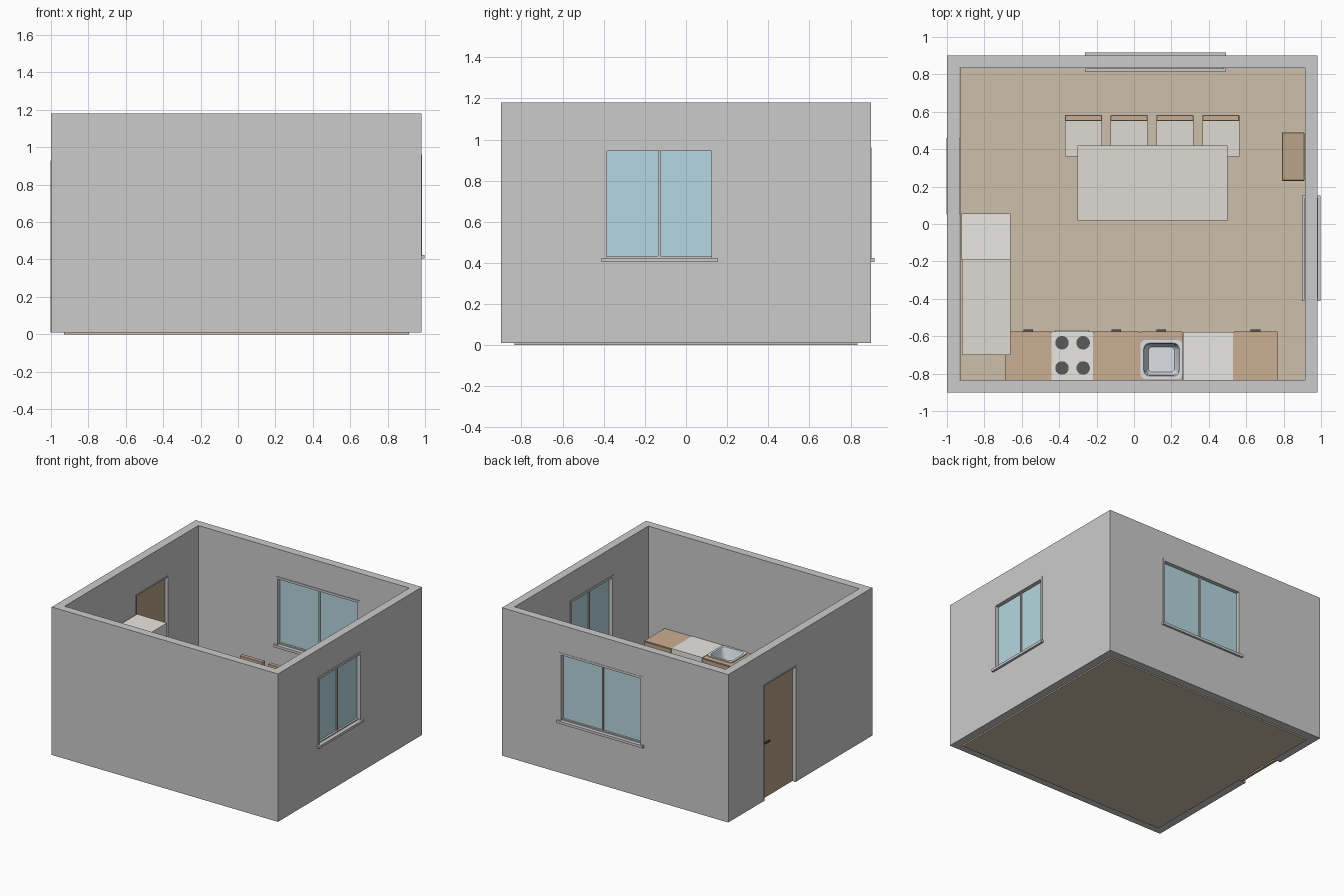
import bpy, bmesh, math
from mathutils import Vector

if "Cube" in bpy.data.objects:
    bpy.data.objects.remove(bpy.data.objects["Cube"])


def mat(name, r, g, b):
    m = bpy.data.materials.new(name)
    m.diffuse_color = (r, g, b, 1)
    m.use_nodes = True
    m.node_tree.nodes["Principled BSDF"].inputs["Base Color"].default_value = m.diffuse_color
    return m


WOOD = mat("wood", 0.60, 0.43, 0.29)
DARKWOOD = mat("dark_wood", 0.50, 0.37, 0.25)
FLOOR = mat("floor_wood", 0.61, 0.52, 0.41)
GLASS = mat("glass", 0.47, 0.68, 0.75)
BEIGE = mat("beige_top", 0.73, 0.71, 0.65)
WHITE = mat("appliance", 0.82, 0.80, 0.77)
STEEL = mat("steel", 0.72, 0.75, 0.80)
BLACK = mat("black", 0.10, 0.10, 0.10)


def finish(name, bm, m=None):
    bmesh.ops.recalc_face_normals(bm, faces=bm.faces)
    me = bpy.data.meshes.new(name)
    bm.to_mesh(me)
    bm.free()
    ob = bpy.data.objects.new(name, me)
    bpy.context.collection.objects.link(ob)
    if m:
        me.materials.append(m)
    return ob


def box(name, x, y, z, m=None, bevel=0):
    """Box from (min, max) pairs along each axis."""
    bm = bmesh.new()
    bmesh.ops.create_cube(bm, size=1)
    for v in bm.verts:
        v.co = Vector([a[0] if c < 0 else a[1] for a, c in zip((x, y, z), v.co)])
    ob = finish(name, bm, m)
    if bevel:
        mod = ob.modifiers.new("bevel", 'BEVEL')
        mod.width, mod.segments = bevel, 1
    return ob


def disc(name, x, y, z, r, h, m):
    bpy.ops.mesh.primitive_cylinder_add(vertices=32, radius=r, depth=h, location=(x, y, z))
    ob = bpy.context.object
    ob.name = name
    ob.data.materials.append(m)
    bpy.ops.object.shade_smooth_by_angle()
    return ob


def cut(ob, x, y, z):
    cutter = box("cutter", x, y, z)
    cutter.hide_render = True
    mod = ob.modifiers.new("cut", 'BOOLEAN')
    mod.operation, mod.solver, mod.object = 'DIFFERENCE', 'EXACT', cutter
    bpy.context.view_layer.objects.active = ob
    bpy.ops.object.modifier_apply(modifier=mod.name)
    bpy.data.objects.remove(cutter)


# Room shell with openings
walls = box("walls", (-1, 0.98), (-0.9, 0.9), (0.01, 1.18))
cut(walls, (-0.932, 0.915), (-0.835, 0.835), (-1, 2))
cut(walls, (0.85, 1.1), (-0.40, 0.14), (0.41, 0.96))
cut(walls, (-0.25, 0.48), (0.8, 1.0), (0.41, 0.96))
cut(walls, (-1.1, -0.85), (0.05, 0.46), (-0.1, 0.93))
box("floor", (-0.93, 0.915), (-0.835, 0.835), (0, 0.012), FLOOR)


# Windows: u runs along the wall, d through it
def window(name, u0, u1, wall, along_x):
    def part(n, u, d, z, m=None):
        d = (wall + d[0], wall + d[1])
        box(name + n, *((u, d) if along_x else (d, u)), z, m)
    f, mid = 0.016, (u0 + u1) / 2
    part("_sill", (u0 - 0.012, u1 + 0.012), (-0.05, 0.05), (0.405, 0.425))
    part("_frame_top", (u0, u1), (-0.036, 0.036), (0.96 - f, 0.962))
    part("_frame_bottom", (u0, u1), (-0.02, 0.02), (0.422, 0.434))
    for i, u in enumerate((u0, u1 - f)):
        part(f"_frame_side_{i}", (u, u + f), (-0.036, 0.036), (0.422, 0.96))
    part("_mullion", (mid - 0.006, mid + 0.006), (-0.014, 0.014), (0.43, 0.95))
    part("_glass", (u0 + f, u1 - f), (-0.005, 0.005), (0.43, 0.95), GLASS)


window("right_window", -0.40, 0.14, 0.948, False)
window("back_window", -0.25, 0.48, 0.866, True)

# Door in the left wall
box("door", (-0.975, -0.955), (0.06, 0.45), (0.012, 0.92), DARKWOOD)
for i, y in enumerate(((0.05, 0.06), (0.45, 0.46))):
    box(f"door_jamb_{i}", (-1.003, -0.928), y, (0.01, 0.93))
box("door_head", (-1.003, -0.928), (0.05, 0.46), (0.92, 0.93))
for i, (a, b) in enumerate(((-0.995, -0.975), (-0.955, -0.935))):
    box(f"door_knob_stem_{i}", (a, b), (0.415, 0.425), (0.45, 0.46), BLACK)
    lx = (a - 0.004, a + 0.006) if i == 0 else (b - 0.006, b + 0.004)
    box(f"door_lever_{i}", lx, (0.37, 0.43), (0.449, 0.461), BLACK)

# Counter run along the front wall
BACK, FRONT, H = -0.834, -0.58, 0.41


def cabinet(name, x0, x1):
    body = box(name, (x0, x1), (BACK, FRONT), (0.012, H), WOOD)
    cut(body, (x0 - 1, x1 + 1), (FRONT - 0.025, 0), (0, 0.045))
    box(name + "_door", (x0 + 0.004, x1 - 0.004), (FRONT, FRONT + 0.006), (0.05, H - 0.005), DARKWOOD)
    c = (x0 + x1) / 2
    box(name + "_handle", (c - 0.026, c + 0.026), (FRONT + 0.006, FRONT + 0.015), (0.345, 0.355), BLACK)
    return body


cabinet("corner_cabinet", -0.69, -0.44)
cabinet("middle_cabinet", -0.22, 0.03)
cabinet("end_cabinet", 0.53, 0.77)
sink_cabinet = cabinet("sink_cabinet", 0.03, 0.26)
cut(sink_cabinet, (0.05, 0.245), (-0.815, -0.635), (0.27, 1))


# Sink as stacked rounded rectangles
def sink(cx, cy):
    bm = bmesh.new()
    rings = []
    for hx, hy, r, z in ((0.113, 0.105, 0.03, H), (0.113, 0.105, 0.03, H + 0.008),
                         (0.095, 0.088, 0.03, H + 0.008), (0.09, 0.083, 0.03, H - 0.005),
                         (0.08, 0.076, 0.025, 0.31), (0.07, 0.067, 0.02, 0.295)):
        ring = []
        for q, (sx, sy) in enumerate(((1, 1), (-1, 1), (-1, -1), (1, -1))):
            for k in range(6):
                a = math.pi / 2 * (q + k / 5)
                ring.append(bm.verts.new((cx + sx * (hx - r) + r * math.cos(a),
                                          cy + sy * (hy - r) + r * math.sin(a), z)))
        rings.append(ring)
    for a, b in zip(rings, rings[1:]):
        for i in range(24):
            j = (i + 1) % 24
            bm.faces.new((a[i], a[j], b[j], b[i]))
    bm.faces.new(rings[-1])
    ob = finish("sink", bm, STEEL)
    bpy.context.view_layer.objects.active = ob
    bpy.ops.object.select_all(action='DESELECT')
    ob.select_set(True)
    bpy.ops.object.shade_smooth_by_angle()
    disc("sink_drain", cx, cy, 0.297, 0.012, 0.004, STEEL)


sink(0.147, -0.725)

# Stove and dishwasher
box("stove", (-0.44, -0.22), (BACK, -0.575), (0.012, H + 0.003), WHITE)
box("oven_window", (-0.41, -0.25), (-0.576, -0.572), (0.12, 0.29), BLACK)
box("oven_handle", (-0.42, -0.24), (-0.575, -0.567), (0.325, 0.335), STEEL)
for i, x in enumerate((-0.385, -0.272)):
    for j, y in enumerate((-0.635, -0.77)):
        disc(f"burner_{i}{j}", x, y, H + 0.005, 0.036, 0.008, BLACK)
box("dishwasher", (0.262, 0.53), (BACK, -0.577), (0.012, H + 0.003), WHITE)

# Fridge and side counter on the left wall
box("fridge", (-0.922, -0.66), (-0.19, 0.055), (0.012, 0.78), WHITE)
box("fridge_gap", (-0.661, -0.659), (-0.188, 0.053), (0.50, 0.506), BLACK)
box("side_counter_body", (-0.92, -0.67), (-0.695, -0.192), (0.012, 0.40), WOOD)
box("side_counter_top", (-0.92, -0.66), (-0.70, -0.191), (0.40, 0.422), BEIGE)

# Low cabinet on the right wall
box("low_cabinet", (0.79, 0.912), (0.23, 0.49), (0.012, 0.40), DARKWOOD, 0.004)

# Table
box("table_top", (-0.303, 0.50), (0.02, 0.42), (0.315, 0.34), BEIGE)
for i, x in enumerate((-0.29, 0.452)):
    for j, y in enumerate((0.033, 0.372)):
        box(f"table_leg_{i}{j}", (x, x + 0.035), (y, y + 0.035), (0.012, 0.315), WOOD)

# Four chairs
for n in range(4):
    x0 = -0.37 + 0.245 * n
    x1 = x0 + 0.198
    box(f"chair_{n}_seat", (x0, x1), (0.36, 0.575), (0.19, 0.215), BEIGE)
    box(f"chair_{n}_back", (x0, x1), (0.55, 0.583), (0.215, 0.41), WOOD, 0.003)
    for i, x in enumerate((x0 + 0.005, x1 - 0.027)):
        for j, y in enumerate((0.365, 0.55)):
            box(f"chair_{n}_leg_{i}{j}", (x, x + 0.022), (y, y + 0.022), (0.012, 0.19), WOOD)
